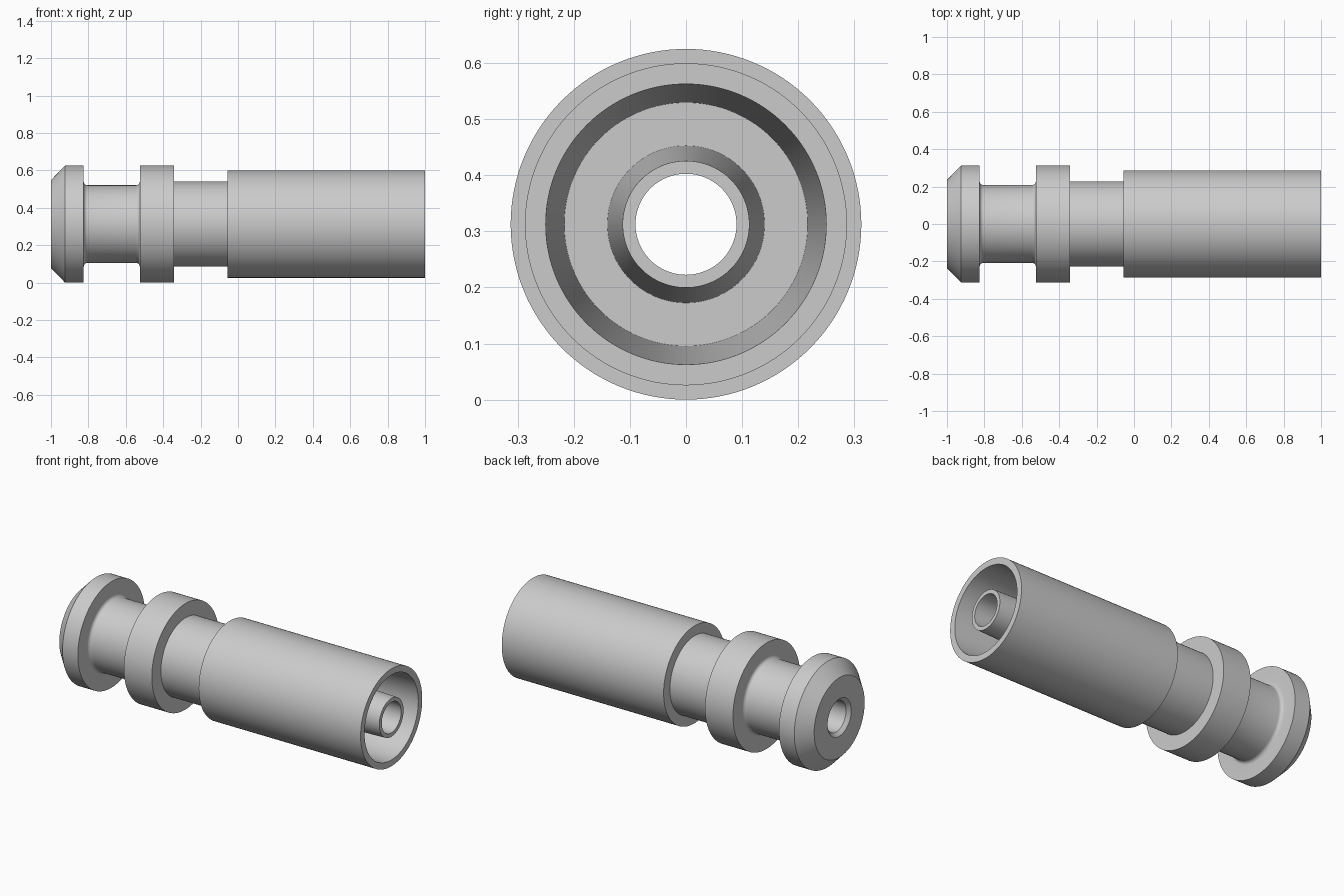
import bpy, bmesh, math

if "Cube" in bpy.data.objects:
    bpy.data.objects.remove(bpy.data.objects["Cube"])

SEGMENTS = 128
AXIS_Z = 0.3125

grey = bpy.data.materials.new("light_grey")
grey.diffuse_color = (0.6, 0.6, 0.6, 1)
grey.use_nodes = True
grey.node_tree.nodes["Principled BSDF"].inputs["Base Color"].default_value = grey.diffuse_color


def arc(cx, cr, rad, a0, a1, n=6):
    """Fillet points as (x, radius)."""
    return [(cx + rad * math.cos(math.radians(a0 + (a1 - a0) * i / n)),
             cr + rad * math.sin(math.radians(a0 + (a1 - a0) * i / n)))
            for i in range(n + 1)]


def lathe_x(name, profile):
    """Revolve a closed (x, radius) profile around the horizontal axis."""
    bm = bmesh.new()
    rings = []
    for i in range(SEGMENTS):
        a = 2 * math.pi * i / SEGMENTS
        rings.append([bm.verts.new((x, r * math.cos(a), AXIS_Z + r * math.sin(a)))
                      for x, r in profile])
    n = len(profile)
    for i in range(SEGMENTS):
        p, q = rings[i], rings[(i + 1) % SEGMENTS]
        for j in range(n):
            k = (j + 1) % n
            bm.faces.new((p[j], p[k], q[k], q[j]))
    bmesh.ops.recalc_face_normals(bm, faces=bm.faces)
    mesh = bpy.data.meshes.new(name)
    bm.to_mesh(mesh)
    bm.free()
    mesh.materials.append(grey)
    obj = bpy.data.objects.new(name, mesh)
    bpy.context.collection.objects.link(obj)
    bpy.context.view_layer.objects.active = obj
    obj.select_set(True)
    bpy.ops.object.shade_smooth_by_angle(angle=math.radians(30))
    obj.select_set(False)
    return obj


F = 0.02   # groove fillet radius
G = 0.208  # groove radius

profile = (
    # chamfered end flange
    [(-1.0, 0.11), (-1.0, 0.235), (-0.925, 0.3125), (-0.825, 0.3125)]
    # filleted groove
    + arc(-0.825 + F, G + F, F, 180, 270)
    + arc(-0.525 - F, G + F, F, 270, 360)
    # collar, neck and sleeve
    + [(-0.525, 0.3125), (-0.343, 0.3125), (-0.343, 0.228), (-0.055, 0.228),
       (-0.055, 0.287), (1.0, 0.287)]
    # tapered socket around the tapered inner nozzle
    + [(1.0, 0.25), (0.1, 0.217), (0.1, 0.14), (1.0, 0.113)]
    # through bore with countersunk entry
    + [(1.0, 0.09), (-0.98, 0.09)]
)
lathe_x("connector_body", profile)
